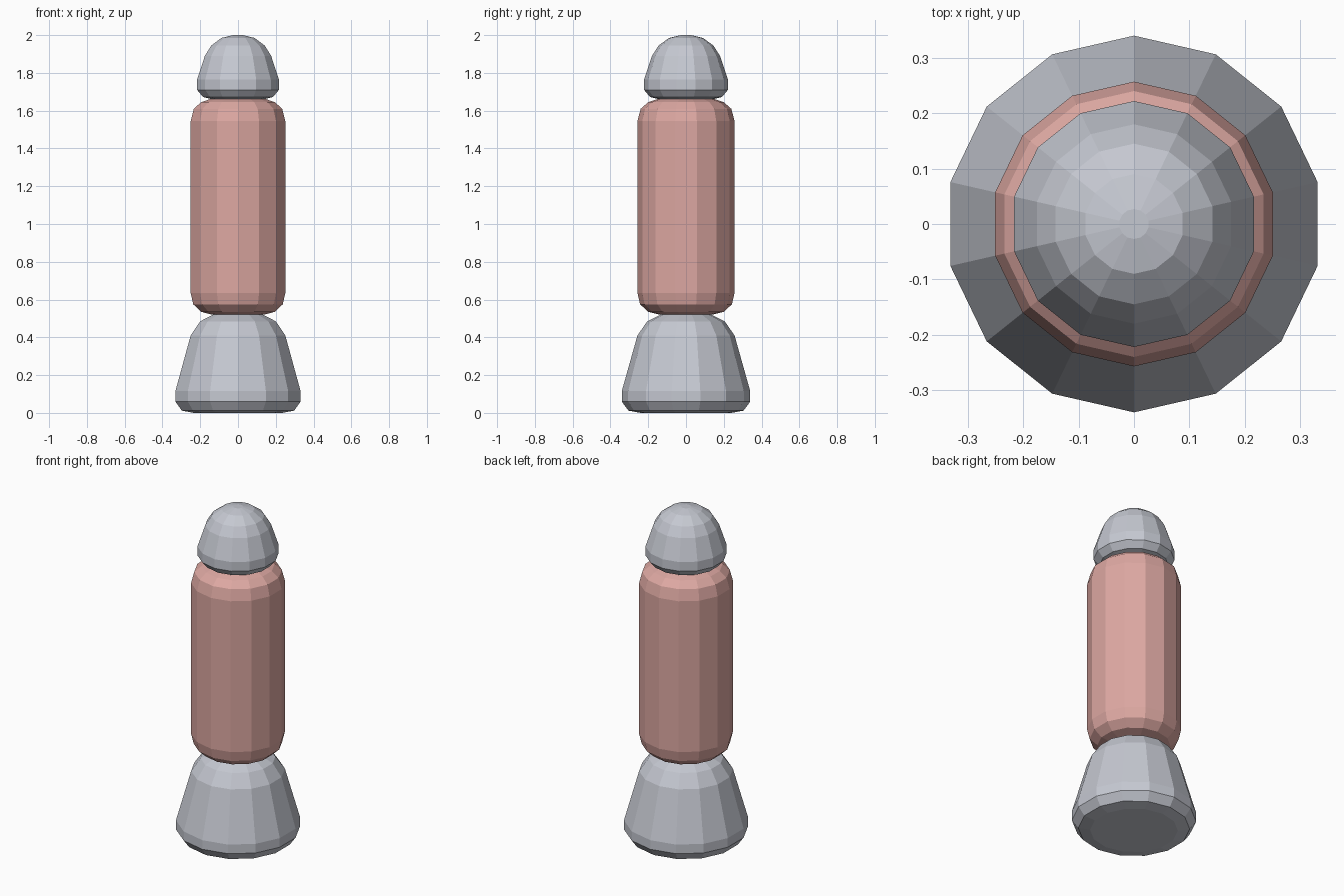
import bpy, bmesh, math

if "Cube" in bpy.data.objects:
    bpy.data.objects.remove(bpy.data.objects["Cube"])

SIDES = 14


def material(name, rgb):
    m = bpy.data.materials.new(name)
    m.diffuse_color = (*rgb, 1.0)
    m.use_nodes = True
    m.node_tree.nodes["Principled BSDF"].inputs["Base Color"].default_value = m.diffuse_color
    return m


def lathe(name, profile, mat):
    """Closed 14-sided turned solid from (radius, height) pairs, bottom to top."""
    bm = bmesh.new()
    rings = []
    for r, z in profile:
        ring = []
        for i in range(SIDES):
            a = math.pi / 2 + 2 * math.pi * i / SIDES
            ring.append(bm.verts.new((r * math.cos(a), r * math.sin(a), z)))
        rings.append(ring)
    for lo, hi in zip(rings, rings[1:]):
        for i in range(SIDES):
            j = (i + 1) % SIDES
            bm.faces.new((lo[i], lo[j], hi[j], hi[i]))
    bm.faces.new(rings[0][::-1])
    bm.faces.new(rings[-1])
    mesh = bpy.data.meshes.new(name)
    bm.to_mesh(mesh)
    bm.free()
    mesh.materials.append(mat)
    ob = bpy.data.objects.new(name, mesh)
    bpy.context.collection.objects.link(ob)
    return ob


grey = material("light grey", (0.56, 0.58, 0.64))
pink = material("dusty pink", (0.72, 0.39, 0.36))

# Flared foot
lathe("base", [(0.24, 0.0), (0.305, 0.012), (0.34, 0.06), (0.34, 0.115),
               (0.257, 0.41), (0.205, 0.485), (0.135, 0.52)], grey)
# Rounded column
lathe("body", [(0.14, 0.52), (0.2, 0.535), (0.243, 0.575), (0.257, 0.635),
               (0.257, 1.545), (0.24, 1.61), (0.2, 1.645), (0.14, 1.665)], pink)
# Domed top
lathe("cap", [(0.14, 1.66), (0.19, 1.672), (0.222, 1.71), (0.222, 1.765),
              (0.18, 1.89), (0.145, 1.945), (0.09, 1.985), (0.027, 2.0)], grey)
